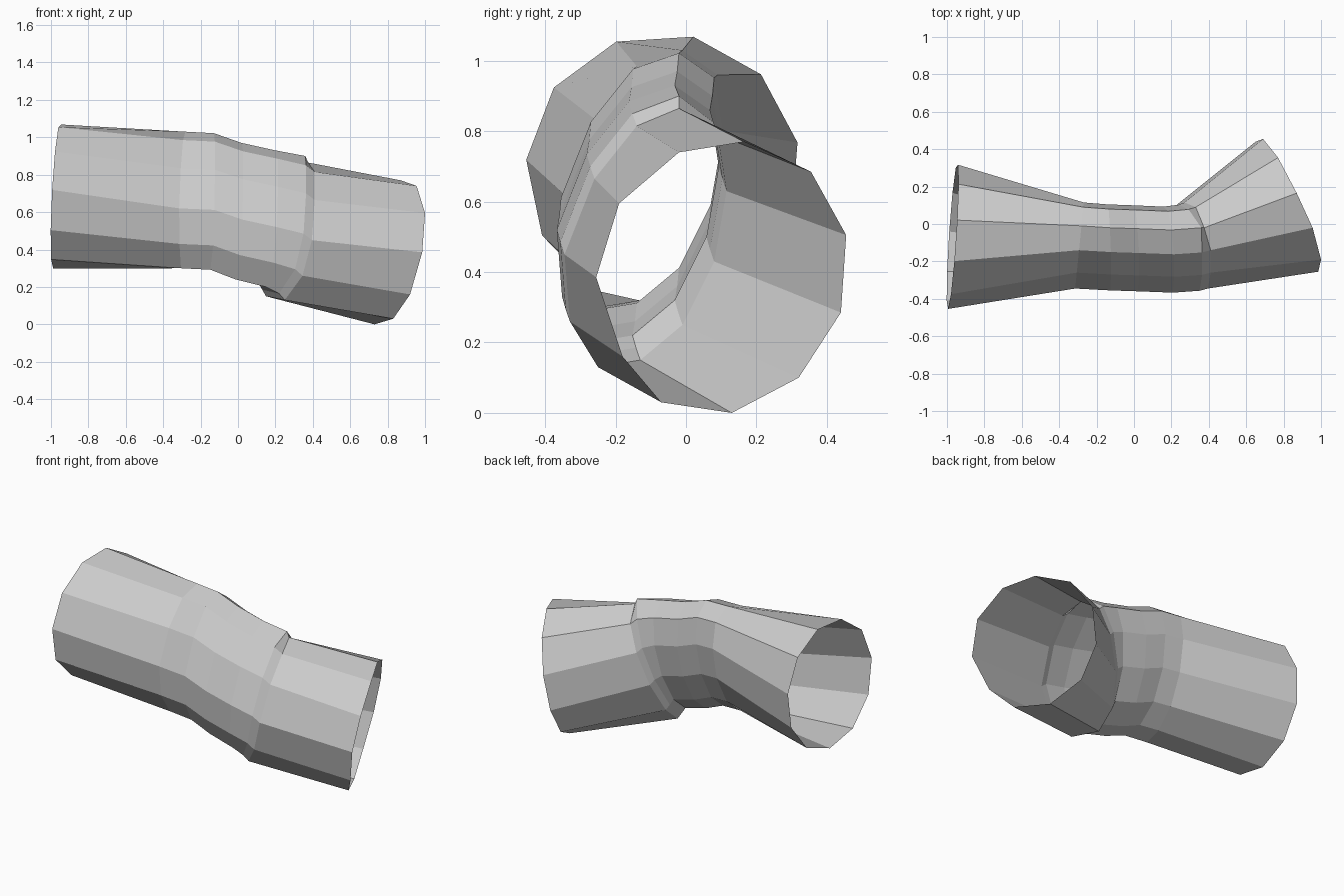
import bpy, bmesh
from math import cos, sin, radians

if "Cube" in bpy.data.objects:
    bpy.data.objects.remove(bpy.data.objects["Cube"])

SIDES = 11

# Oval (y, z) section shared by the collar rings, starting front of the crest
oval = [(-.14, .985), (-.01, 1.03), (.09, .96), (.115, .80), (.08, .60), (-.01, .42),
        (-.13, .32), (-.25, .30), (-.33, .43), (-.345, .62), (-.26, .835)]
# x of each point along the slanted joint with the right sleeve
joint_x = [.41, .375, .33, .27, .20, .15, .15, .25, .345, .395, .41]

# Right open end, tilted round mouth (x, y, z)
right_mouth = [(.955, -.02, .74), (.87, .165, .77), (.77, .355, .685), (.69, .455, .505),
               (.65, .44, .285), (.66, .32, .10), (.73, .13, .0), (.83, -.07, .03),
               (.92, -.18, .16), (.985, -.255, .385), (1.0, -.19, .595)]


def left_mouth():
    # Regular polygon, slightly tilted
    ring = []
    for i in range(SIDES):
        a = radians(110 - i * 360 / SIDES)
        dy, dz = .39 * cos(a), .39 * sin(a)
        ring.append((-.97 + .065 * dy + .05 * dz, -.065 + dy, .688 + dz))
    return ring


def collar_ring(x, tilt, dy, dz):
    # Oval moved along the tube; tilt follows the slant of the joint
    return [(x + tilt * (jx - .30), y + dy, z + dz)
            for (y, z), jx in zip(oval, joint_x)]


def loft(name, rings):
    bm = bmesh.new()
    rows = [[bm.verts.new(p) for p in ring] for ring in rings]
    for a, b in zip(rows, rows[1:]):
        for i in range(SIDES):
            j = (i + 1) % SIDES
            bm.faces.new((a[i], a[j], b[j], b[i]))
    bmesh.ops.recalc_face_normals(bm, faces=bm.faces)
    mesh = bpy.data.meshes.new(name)
    bm.to_mesh(mesh)
    bm.free()
    obj = bpy.data.objects.new(name, mesh)
    bpy.context.collection.objects.link(obj)
    return obj


# Rings from left to right
seam_left = [(-.28 + .1 * y, y, z) for y, z in oval]
seam_right = collar_ring(.30, 1, .0, -.17)
seam_right[1] = (.375, -.02, .865)
collar_end = collar_ring(.265, .9, -.012, -.135)
collar_end[1] = (.36, -.02, .90)

loft("bent_tube", [
    left_mouth(),
    seam_left,
    collar_ring(-.14, .15, -.01, -.008),
    collar_ring(.0, .25, -.015, -.06),
    collar_ring(.17, .4, -.022, -.10),
    collar_end,
    seam_right,
    right_mouth,
])
